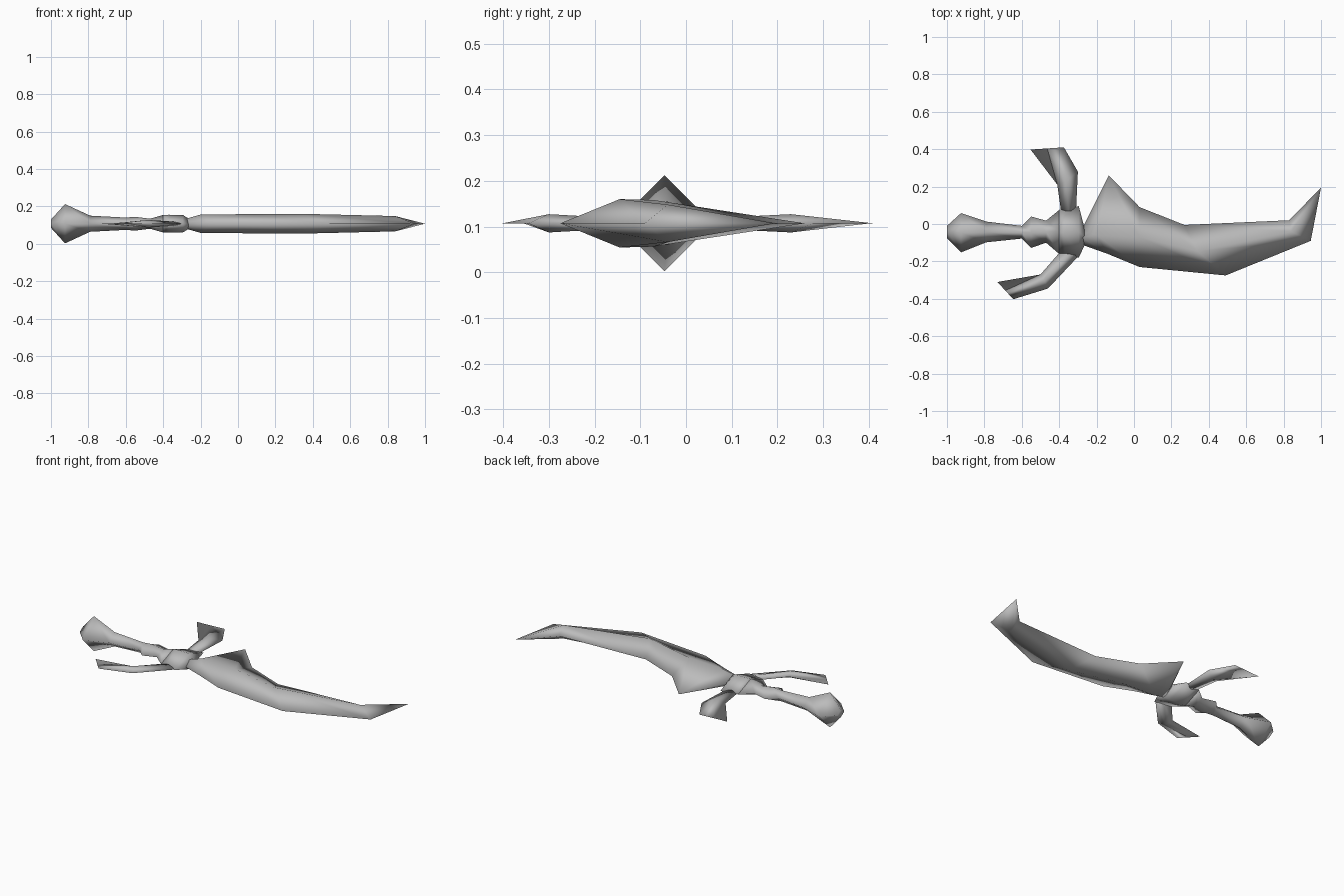
import bpy, bmesh

Z = 0.107  # mid-plane height

steel = bpy.data.materials.new("grey_steel")
steel.diffuse_color = (0.5, 0.5, 0.5, 1)


def loft(name, sections):
    """Skin diamond sections: (edge_a xy, edge_b xy, ridge xy, half thickness)."""
    bm = bmesh.new()
    rings = []
    for a, b, r, h in sections:
        pts = [(*a, Z), (*r, Z + h), (*b, Z), (*r, Z - h)]
        rings.append([bm.verts.new(p) for p in pts])
    for p, q in zip(rings, rings[1:]):
        for i in range(4):
            j = (i + 1) % 4
            bm.faces.new((p[i], p[j], q[j], q[i]))
    bm.faces.new(rings[0])
    bm.faces.new(rings[-1])
    bmesh.ops.remove_doubles(bm, verts=bm.verts, dist=0.0005)
    bmesh.ops.recalc_face_normals(bm, faces=bm.faces)
    for f in bm.faces:
        f.smooth = True
    mesh = bpy.data.meshes.new(name)
    bm.to_mesh(mesh)
    bm.free()
    mesh.materials.append(steel)
    bpy.context.collection.objects.link(bpy.data.objects.new(name, mesh))


def straight(rows):
    """Sections square to the x axis from (x, y_min, y_max, half thickness)."""
    return [((x, hi), (x, lo), (x, (lo + hi) / 2), h) for x, lo, hi, h in rows]


# pommel, grip and collar
loft("handle", straight([
    (-1.0, -0.075, -0.01, 0.022), (-0.925, -0.152, 0.058, 0.105),
    (-0.79, -0.098, 0.013, 0.043), (-0.60, -0.078, -0.01, 0.033),
    (-0.55, -0.128, 0.04, 0.037), (-0.47, -0.10, 0.018, 0.027),
    (-0.40, -0.16, 0.075, 0.047)]))

# guard block and neck
loft("guard_block", straight([
    (-0.40, -0.16, 0.075, 0.047), (-0.37, -0.172, 0.088, 0.048),
    (-0.295, -0.18, 0.095, 0.047), (-0.265, -0.115, -0.02, 0.028)]))

# curved blade
loft("blade", [
    ((-0.28, -0.03), (-0.28, -0.11), (-0.28, -0.07), 0.026),
    ((-0.135, 0.26), (-0.14, -0.16), (-0.20, -0.06), 0.049),
    ((0.03, 0.09), (0.03, -0.23), (0.03, -0.07), 0.051),
    ((0.27, -0.005), (0.49, -0.275), (0.34, -0.145), 0.053),
    ((0.83, 0.02), (0.945, -0.09), (0.84, -0.04), 0.041),
    ((1.0, 0.195), (1.0, 0.195), (1.0, 0.195), 0.0)])

# flared guard arms
loft("upper_guard_arm", [
    ((-0.39, 0.07), (-0.31, 0.07), (-0.35, 0.07), 0.012),
    ((-0.41, 0.21), (-0.30, 0.28), (-0.36, 0.23), 0.02),
    ((-0.553, 0.398), (-0.375, 0.41), (-0.464, 0.404), 0.0)])
loft("lower_guard_arm", [
    ((-0.40, -0.155), (-0.295, -0.17), (-0.35, -0.16), 0.012),
    ((-0.50, -0.27), (-0.46, -0.345), (-0.48, -0.30), 0.02),
    ((-0.73, -0.31), (-0.645, -0.402), (-0.688, -0.356), 0.0)])
